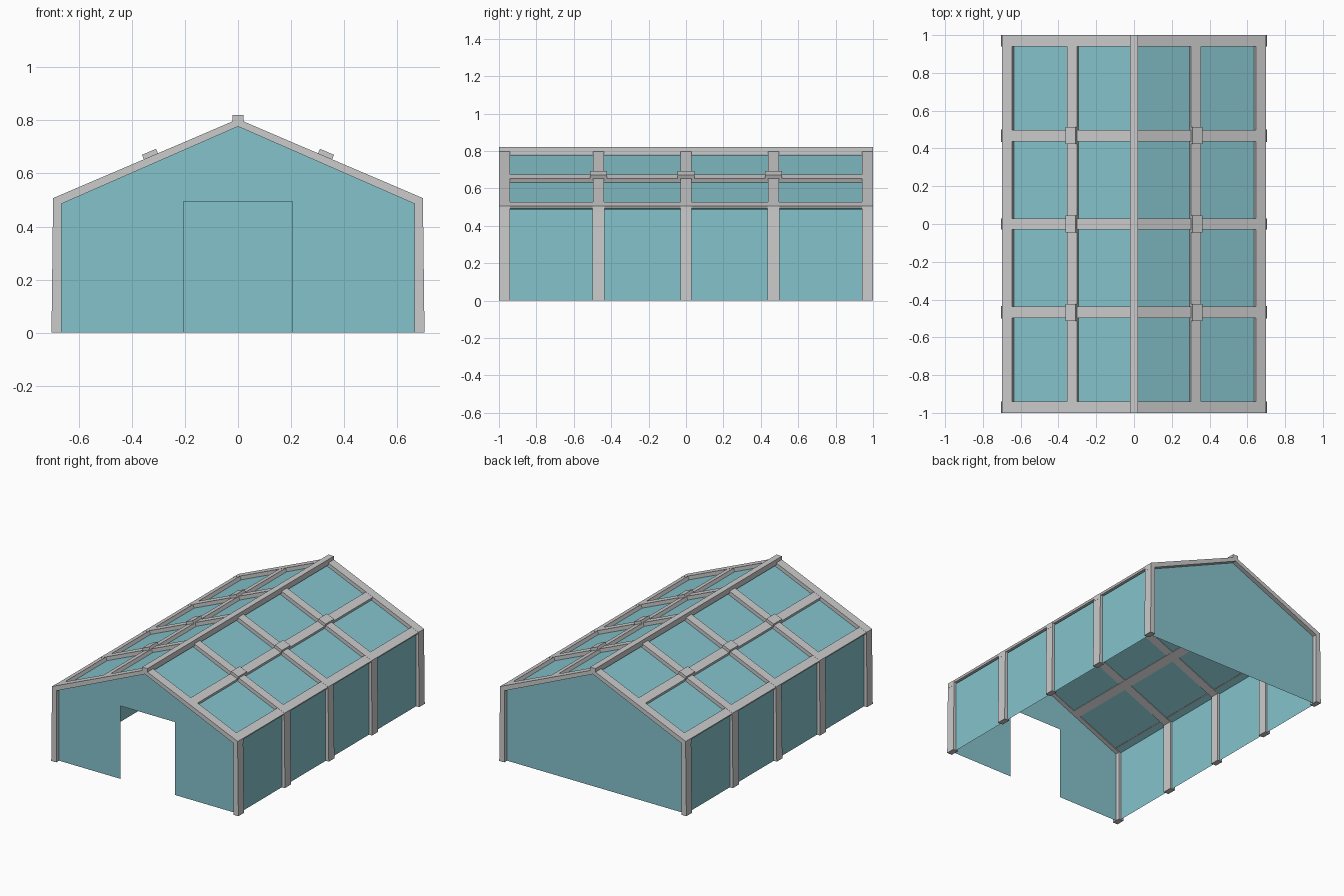
import bpy, bmesh

if "Cube" in bpy.data.objects:
    bpy.data.objects.remove(bpy.data.objects["Cube"])


def material(name, col):
    m = bpy.data.materials.new(name)
    m.diffuse_color = (*col, 1)
    m.use_nodes = True
    m.node_tree.nodes["Principled BSDF"].inputs["Base Color"].default_value = m.diffuse_color
    return m


GREY = material("frame_grey", (0.6, 0.6, 0.6))
GLASS = material("glass_teal", (0.235, 0.545, 0.605))

SLOPE, PEAK = 0.4275, 0.805
NORM = (1 + SLOPE ** 2) ** 0.5


def roof(x, off=0.0):
    """Roof-line height at x, off = vertical offset."""
    return PEAK - SLOPE * x + off


def finish(name, bm, mat, recalc=True):
    if recalc:
        bmesh.ops.recalc_face_normals(bm, faces=bm.faces)
    me = bpy.data.meshes.new(name)
    bm.to_mesh(me)
    bm.free()
    me.materials.append(mat)
    ob = bpy.data.objects.new(name, me)
    bpy.context.collection.objects.link(ob)


def prism(name, profile, y0, y1, mirror=True):
    """Extrude an xz profile along y, optionally mirrored in x."""
    bm = bmesh.new()
    for s in ((1, -1) if mirror else (1,)):
        f = bm.faces.new([bm.verts.new((s * x, y0, z)) for x, z in profile])
        r = bmesh.ops.extrude_face_region(bm, geom=[f])
        vs = [v for v in r["geom"] if isinstance(v, bmesh.types.BMVert)]
        bmesh.ops.translate(bm, verts=vs, vec=(0, y1 - y0, 0))
    finish(name, bm, GREY)


def pane(name, polys):
    bm = bmesh.new()
    for p in polys:
        bm.faces.new([bm.verts.new(v) for v in p])
    finish(name, bm, GLASS, False)


def plank(x0, x1, top, thick):
    """Cross-section of a board lying on the slope, square to it."""
    dx, dz = -thick * SLOPE / NORM, -thick / NORM
    a, b = (x0, roof(x0, top)), (x1, roof(x1, top))
    return [a, b, (b[0] + dx, b[1] + dz), (a[0] + dx, a[1] + dz)]


# Portal frames: posts and rafters
T = 0.035
for i, y in enumerate((-0.97, -0.4675, 0, 0.4675, 0.97)):
    w = 0.03 if abs(y) > 0.9 or y == 0 else 0.0325
    prism(f"posts_{i}", [(0.703, 0), (0.697, roof(0.697, -0.003)),
                         (0.665, roof(0.665, -T)), (0.665, 0)], y - w, y + w)
    prism(f"rafters_{i}", [(0.698, roof(0.698)), (0, PEAK), (0, PEAK - T + 0.007),
                           (0.665, roof(0.665, -T)), (0.698, roof(0.698, -T))],
          y - 0.03, y + 0.03)

# Eave beams, purlins, ridge cap
e = plank(0.645, 0.698, -0.001, 0.026)
e[2] = (0.692, 0.493)
prism("eave_beams", e, -0.97, 0.97)
prism("purlins", plank(0.302, 0.354, -0.001, 0.03), -0.94, 0.94)
prism("ridge_cap", [(-0.02, 0.782), (0.02, 0.782), (0.02, 0.82), (-0.02, 0.82)],
      -1, 1, False)

# Clips where purlins cross the inner rafters
for i, y in enumerate((-0.4675, 0, 0.4675)):
    prism(f"purlin_clips_{i}", plank(0.309, 0.362, 0.02, 0.026), y - 0.045, y + 0.045)

# Glazing
G, X, Y = -0.027, 0.68, 0.97
zt, zp = roof(X, G), PEAK + G
pane("roof_glass", [[(0, -Y, zp), (X, -Y, zt), (X, Y, zt), (0, Y, zp)],
                    [(0, Y, zp), (-X, Y, zt), (-X, -Y, zt), (0, -Y, zp)]])
pane("side_glass", [[(X, -Y, 0), (X, Y, 0), (X, Y, zt), (X, -Y, zt)],
                    [(-X, Y, 0), (-X, -Y, 0), (-X, -Y, zt), (-X, Y, zt)]])
pane("back_glass", [[(X, Y, 0), (-X, Y, 0), (-X, Y, zt), (0, Y, zp), (X, Y, zt)]])

# Front glass, with the doorway left open
D, H = 0.205, 0.495
zd = roof(D, G)
pane("front_glass", [
    [(-X, -Y, 0), (-D, -Y, 0), (-D, -Y, H), (-D, -Y, zd), (-X, -Y, zt)],
    [(D, -Y, 0), (X, -Y, 0), (X, -Y, zt), (D, -Y, zd), (D, -Y, H)],
    [(-D, -Y, H), (D, -Y, H), (D, -Y, zd), (0, -Y, zp), (-D, -Y, zd)]])
